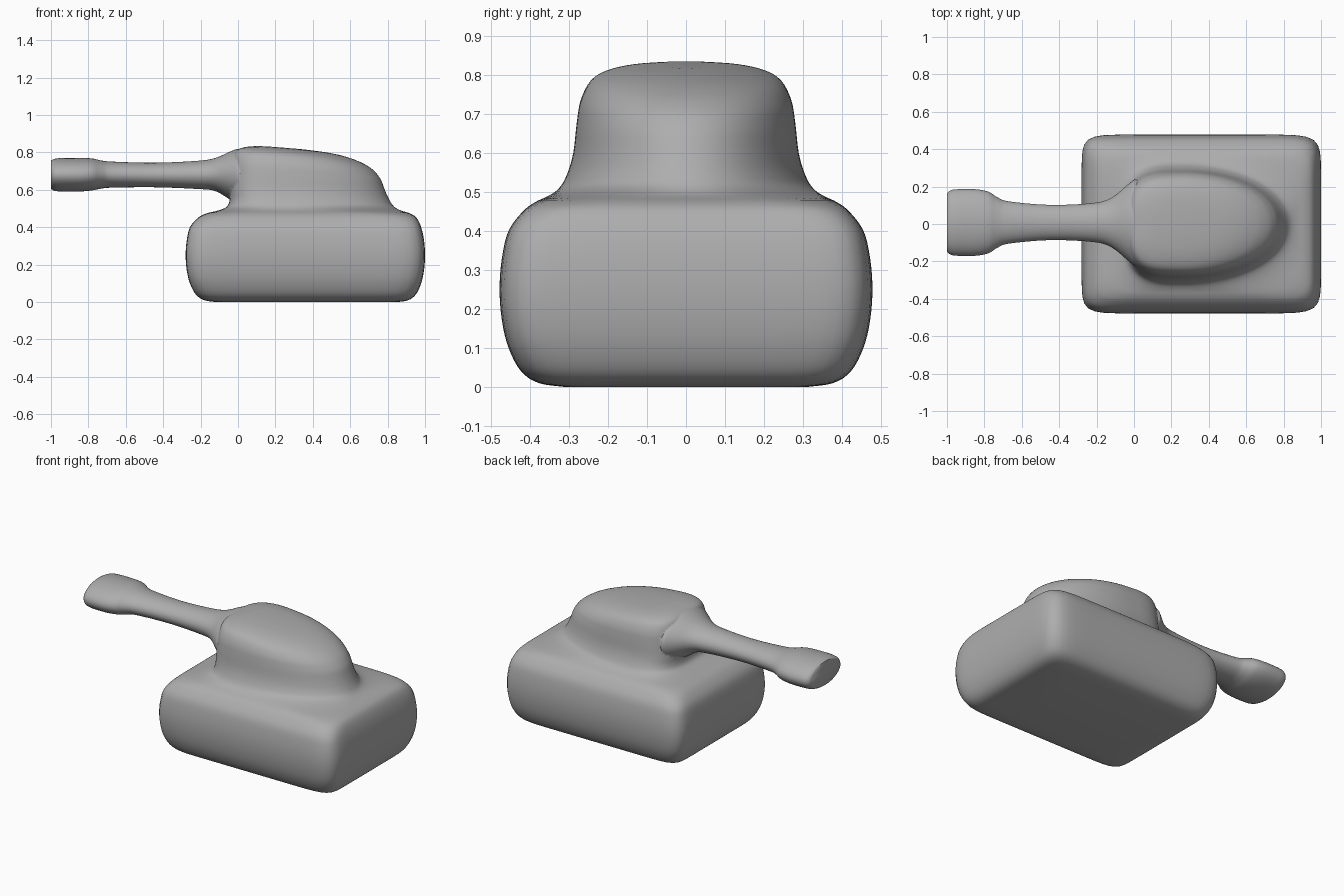
import bpy, bmesh, math

if "Cube" in bpy.data.objects:
    bpy.data.objects.remove(bpy.data.objects["Cube"])


def spline(rows, steps):
    """Catmull-Rom interpolation through tuples of numbers."""
    out = []
    for i in range(len(rows) - 1):
        a, b = rows[max(i - 1, 0)], rows[i]
        c, d = rows[i + 1], rows[min(i + 2, len(rows) - 1)]
        for s in range(steps):
            t = s / steps
            out.append([q + 0.5 * t * (r - p + t * (2*p - 5*q + 4*r - w + t * (3*(q - r) + w - p)))
                        for p, q, r, w in zip(a, b, c, d)])
    return out + [list(rows[-1])]


def unit(t, n):
    """Point on a unit superellipse, evenly spread by angle."""
    u, v = math.cos(t), math.sin(t)
    k = (abs(u) ** n + abs(v) ** n) ** (-1 / n)
    return u * k, v * k


def clamp(v):
    return max(0.0, min(1.0, v))


def loft(name, rings):
    bm = bmesh.new()
    loops = [[bm.verts.new(p) for p in ring] for ring in rings]
    for a, b in zip(loops, loops[1:]):
        for i in range(len(a)):
            j = (i + 1) % len(a)
            bm.faces.new((a[i], a[j], b[j], b[i]))
    bm.faces.new(loops[0])
    bm.faces.new(loops[-1])
    bmesh.ops.recalc_face_normals(bm, faces=bm.faces)
    mesh = bpy.data.meshes.new(name)
    bm.to_mesh(mesh)
    bm.free()
    mesh.materials.append(grey)
    ob = bpy.data.objects.new(name, mesh)
    bpy.context.collection.objects.link(ob)
    return ob


def angles(count):
    return [2 * math.pi * i / count for i in range(count)]


grey = bpy.data.materials.new("dark_grey")
grey.diffuse_color = (.42, .42, .42, 1)
grey.use_nodes = True
grey.node_tree.nodes["Principled BSDF"].inputs["Base Color"].default_value = grey.diffuse_color

# Hull rows: the side bulge is an inset mirrored about mid height
bulge = [(0, .165), (.01, .10), (.04, .055), (.1, .023), (.17, .006), (.25, 0)]
levels = bulge + [(.5 - z, d) for z, d in bulge[4:1:-1]]
hull = [(z, d - .28, 1 - d * .9, .478 - d, 11) for z, d in levels[:-1]]

# Turret rows: z, left x, right x, half width, squareness
turret = [
    (.45, -.215, .955, .418, 10),
    (.474, -.17, .92, .386, 7),
    (.49, -.105, .87, .352, 3.5),
    (.51, -.06, .835, .325, 2.3),
    (.545, -.045, .81, .305, 2.1),
    (.60, -.045, .785, .289, 2.1),
    (.68, -.04, .755, .28, 2.1),
    (.74, -.035, .72, .27, 2.1),
    (.79, -.025, .66, .245, 2.1),
    (.815, -.005, .585, .205, 2.1),
    (.83, .04, .48, .14, 2.1),
    (.836, .10, .35, .06, 2.1),
]
rings = []
for z, x0, x1, hw, n in spline(hull + turret, 4):
    cx = .25 + .11 * clamp((n - 2.1) / 6)       # widest point
    tilt = .09 * clamp((z - .65) / .15)         # roof falls to the rear
    ring = []
    for t in angles(128):
        right = math.cos(t) > 0
        u, v = unit(t, n if right else n + 1.2)
        x = cx + u * (x1 - cx if right else cx - x0)
        d = x - .14
        ring.append((x, v * hw, z - tilt * .5 * (d + math.sqrt(d * d + .005))))
    rings.append(ring)
tank = loft("tank_body", rings)

# Barrel with wide muzzle and flared root: x, half width, bottom z, top z
barrel_rows = [
    (-1.0, .155, .605, .757),
    (-.98, .172, .595, .766),
    (-.94, .178, .591, .77),
    (-.85, .178, .591, .77),
    (-.78, .165, .597, .768),
    (-.73, .135, .607, .757),
    (-.67, .113, .612, .751),
    (-.45, .094, .614, .745),
    (-.22, .104, .605, .755),
    (-.12, .133, .593, .771),
    (-.03, .205, .54, .81),
    (.01, .23, .53, .817),
    (.06, .20, .56, .79),
]
barrel = loft("barrel", [
    [(x, .008 + hw * math.cos(t), (zb + zt) / 2 + (zt - zb) / 2 * math.sin(t)) for t in angles(64)]
    for x, hw, zb, zt in spline(barrel_rows, 4)])

# Join into one skin
mod = tank.modifiers.new("union", 'BOOLEAN')
mod.operation = 'UNION'
mod.solver = 'EXACT'
mod.object = barrel
bpy.context.view_layer.objects.active = tank
tank.select_set(True)
bpy.ops.object.modifier_apply(modifier=mod.name)
bpy.data.objects.remove(barrel)
bpy.ops.object.shade_smooth_by_angle(angle=math.radians(60))
